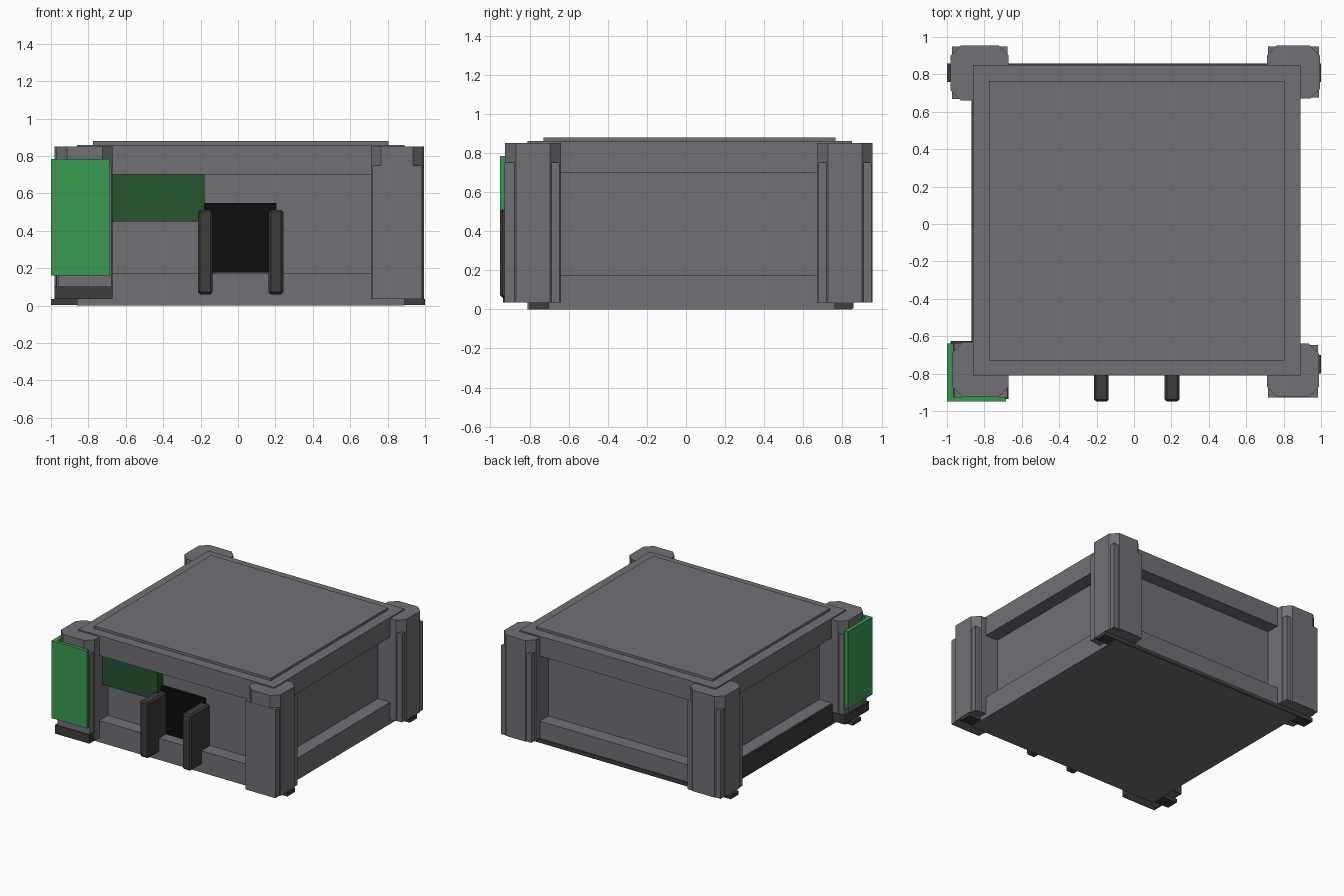
import bpy, bmesh

cube = bpy.data.objects.get("Cube")
if cube:
    bpy.data.objects.remove(cube, do_unlink=True)


def material(name, rgb):
    m = bpy.data.materials.new(name)
    m.use_nodes = True
    m.diffuse_color = (*rgb, 1)
    m.node_tree.nodes["Principled BSDF"].inputs["Base Color"].default_value = (*rgb, 1)
    return m


GREY = material("steel grey", (0.165, 0.163, 0.18))
DARK = material("dark grey", (0.048, 0.047, 0.045))
BLACK = material("black", (0.004, 0.004, 0.004))
GREEN = material("bright green", (0.042, 0.33, 0.08))
DEEP = material("deep green", (0.019, 0.09, 0.03))


def prism(name, outline, z0, z1, mat):
    """Extrude a flat outline from z0 to z1."""
    bm = bmesh.new()
    face = bm.faces.new([bm.verts.new((x, y, z0)) for x, y in outline])
    top = bmesh.ops.extrude_face_region(bm, geom=[face])["geom"]
    bmesh.ops.translate(bm, vec=(0, 0, z1 - z0),
                        verts=[v for v in top if isinstance(v, bmesh.types.BMVert)])
    bmesh.ops.recalc_face_normals(bm, faces=bm.faces)
    mesh = bpy.data.meshes.new(name)
    bm.to_mesh(mesh)
    bm.free()
    mesh.materials.append(mat)
    ob = bpy.data.objects.new(name, mesh)
    bpy.context.collection.objects.link(ob)
    return ob


def box(name, x0, x1, y0, y1, z0, z1, mat, bevel=0):
    ob = prism(name, [(x0, y0), (x1, y0), (x1, y1), (x0, y1)], z0, z1, mat)
    if bevel:
        mod = ob.modifiers.new("bevel", "BEVEL")
        mod.width = bevel
        mod.segments = 1
    return ob


def octagon(x0, x1, y0, y1, c):
    return [(x0 + c, y0), (x1 - c, y0), (x1, y0 + c), (x1, y1 - c),
            (x1 - c, y1), (x0 + c, y1), (x0, y1 - c), (x0, y0 + c)]


# Container body: recessed core between a bottom rail and a top rail
X0, X1, Y0, Y1 = -0.86, 0.89, -0.81, 0.85
D = 0.11
box("bottom_rail", X0, X1, Y0, Y1, 0, 0.175, GREY)
box("recessed_walls", X0 + D, X1 - D, Y0 + D, Y1 - D, 0.17, 0.71, GREY)
box("top_rail", X0, X1, Y0, Y1, 0.70, 0.86, GREY)
box("lid", -0.775, 0.805, -0.73, 0.765, 0.855, 0.88, GREY)

# Corner pillars: octagonal column with square lower cladding
corners = {
    "front_right": (-0.97, -0.67, -0.925, -0.63),
    "front_left": (0.71, 0.99, -0.925, -0.64),
    "back_right": (-0.98, -0.67, 0.66, 0.955),
    "back_left": (0.71, 0.995, 0.67, 0.955),
}
for name, (x0, x1, y0, y1) in corners.items():
    prism(name + "_pillar", octagon(x0, x1, y0, y1, 0.055), 0.035, 0.85, GREY)
    front = y0 - 0.002 if y0 < 0 else y0 + 0.007
    box(name + "_cladding", x0 + 0.007, x1 - 0.007, front, y1 - 0.007, 0.035, 0.75, GREY)

# Dark feet and base trim
box("front_right_foot", -0.98, -0.672, -0.935, -0.625, 0.035, 0.105, DARK)
box("back_base_bar", -1, 1, 0.76, 0.857, 0.004, 0.036, DARK)
box("front_right_base_bar", -1, -0.82, -0.80, -0.70, 0.004, 0.036, DARK)
box("front_left_base_bar", 0.82, 1, -0.80, -0.70, 0.004, 0.036, DARK)
box("side_base_trim", X0 - 0.008, X0, -0.63, 0.66, 0.01, 0.165, DARK)

# Green panels wrapped around one corner pillar
box("corner_panel_front", -1, -0.685, -0.95, -0.925, 0.16, 0.785, GREEN)
box("corner_panel_side", -1, -0.965, -0.95, -0.64, 0.16, 0.785, GREEN)
box("wall_sign", -0.69, -0.18, -0.77, -0.69, 0.45, 0.70, DEEP)

# Black doorway with two guard posts
box("doorway", -0.2, 0.205, -0.725, -0.69, 0.176, 0.55, BLACK)
for name, x in (("right_guard_post", -0.175), ("left_guard_post", 0.203)):
    box(name, x - 0.039, x + 0.039, -0.95, -0.70, 0.06, 0.512, DARK, 0.012)
